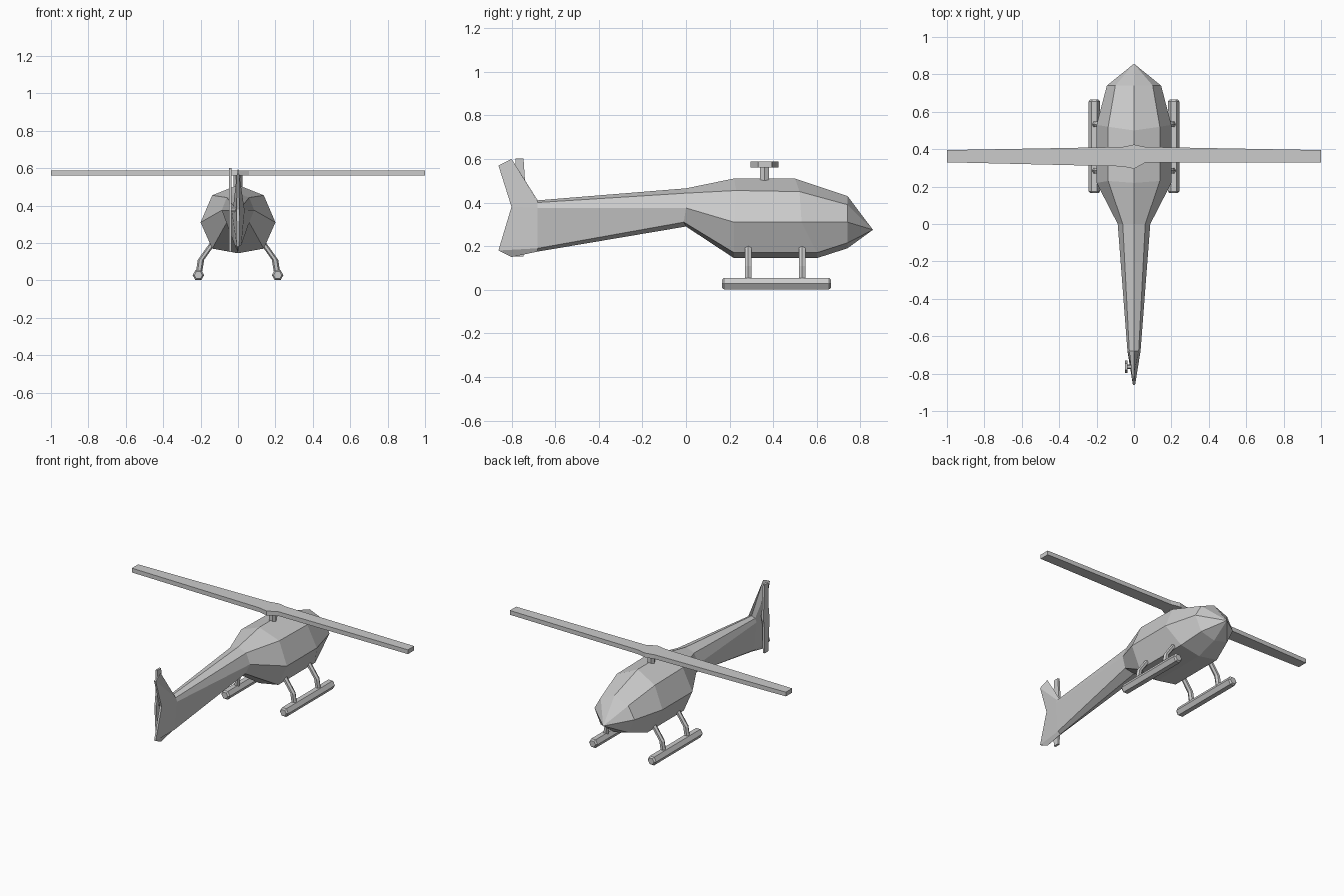
import bpy
import bmesh
from math import cos, sin, pi
from mathutils import Vector, Matrix

cube = bpy.data.objects.get("Cube")
if cube:
    bpy.data.objects.remove(cube, do_unlink=True)

grey = bpy.data.materials.new("plain_grey")
grey.use_nodes = True
colour = (0.6, 0.6, 0.6, 1)
grey.diffuse_color = colour
grey.node_tree.nodes["Principled BSDF"].inputs["Base Color"].default_value = colour


def finish(name, bm):
    """Clean the mesh and link it as a flat-shaded object."""
    bmesh.ops.remove_doubles(bm, verts=bm.verts, dist=0.0005)
    bmesh.ops.recalc_face_normals(bm, faces=bm.faces)
    mesh = bpy.data.meshes.new(name)
    bm.to_mesh(mesh)
    bm.free()
    mesh.materials.append(grey)
    obj = bpy.data.objects.new(name, mesh)
    bpy.context.collection.objects.link(obj)
    return obj


def bridge(bm, rings):
    """Join consecutive rings of points with quads and return their vertices."""
    rows = [[bm.verts.new(p) for p in ring] for ring in rings]
    for a, b in zip(rows, rows[1:]):
        n = len(a)
        for i in range(n):
            j = (i + 1) % n
            bm.faces.new((a[i], a[j], b[j], b[i]))
    return rows


def loft(name, rings):
    bm = bmesh.new()
    rows = bridge(bm, rings)
    bm.faces.new(rows[0])
    bm.faces.new(rows[-1])
    return finish(name, bm)


def hexagon(centre, radius, u, v):
    """Six points around a centre in the plane of u and v."""
    c, u, v = Vector(centre), Vector(u), Vector(v)
    return [c + radius * (cos(i * pi / 3) * u + sin(i * pi / 3) * v) for i in range(6)]


X, Y, Z = (1, 0, 0), (0, 1, 0), (0, 0, 1)

# Fuselage: half sections from roof to keel, running from tail fin to nose
tail_edge = [(0, -.8, .6), (.006, -.86, .57), (.007, -.8, .38), (.006, -.86, .18), (0, -.8, .15)]
boom_end = [(0, -.68, .41), (.025, -.68, .4), (.035, -.68, .376), (.018, -.68, .19), (0, -.68, .175)]
boom_root = [(0, 0, .465), (.06, 0, .443), (.087, 0, .375), (.06, -.01, .31), (0, 0, .29)]
cabin_rear = [(0, .22, .51), (.138, .23, .455), (.2, .22, .31), (.138, .22, .17), (0, .22, .145)]
cabin_front = [(0, .5, .51), (.138, .52, .45), (.2, .53, .31), (.138, .6, .17), (0, .6, .145)]
nose_base = [(0, .74, .43), (.1, .74, .39), (.145, .74, .31), (.1, .74, .215), (0, .74, .19)]
nose_tip = [(0, .857, .275)] * 5
stations = [tail_edge, boom_end, boom_root, cabin_rear, cabin_front, nose_base, nose_tip]

bm = bmesh.new()
rings = [half + [(-x, y, z) for x, y, z in half[3:0:-1]] for half in stations]
end = bridge(bm, rings)[0]
# Close the narrow trailing edge of the tail
for i in range(4):
    corners = [end[i], end[i + 1], end[7 - i], end[-i]]
    bm.faces.new(list(dict.fromkeys(corners)))
degenerate = bm.edges[:]
bmesh.ops.dissolve_degenerate(bm, edges=degenerate, dist=0.0005)
finish("fuselage", bm)

# Landing gear on both sides
for side, label in ((1, "left"), (-1, "right")):
    runs = [(.165, .022), (.175, .031), (.655, .031), (.665, .022)]
    loft(label + "_skid", [hexagon((side * .212, y, .028), r, X, Z) for y, r in runs])
    for y, place in ((.285, "rear"), (.532, "front")):
        path = [(.21, .035), (.198, .11), (.12, .22)]
        loft(f"{label}_{place}_strut",
             [hexagon((side * x, y, z), .017, X, Y) for x, z in path])


def blade(name, outline, thickness, matrix):
    """Flat two-bladed rotor with a wider hub."""
    layers = [[matrix @ Vector((u, v, h)) for u, v in outline]
              for h in (-thickness / 2, thickness / 2)]
    return loft(name, layers)


# Main rotor and mast
main_outline = [(-1, -.03), (-.06, -.052), (0, -.065), (.06, -.032), (1, -.03),
                (1, .035), (.06, .052), (0, .065), (-.06, .052), (-1, .035)]
blade("main_rotor", main_outline, .028, Matrix.Translation((0, .36, .574)))
loft("main_mast", [hexagon((0, .36, z), .024, X, Y) for z in (.49, .57)])

# Tail rotor standing upright beside the fin
tail_half = [(.225, -.018), (.225, .018), (.03, .024), (0, .033)]
tail_outline = tail_half + [(-u, -v) for u, v in tail_half]
upright = Matrix.Translation((-.042, -.763, .377)) @ Matrix.Rotation(pi / 2, 4, 'Y')
blade("tail_rotor", tail_outline, .014, upright)
loft("tail_rotor_shaft", [hexagon((x, -.763, .377), .012, Y, Z) for x in (-.04, 0)])
